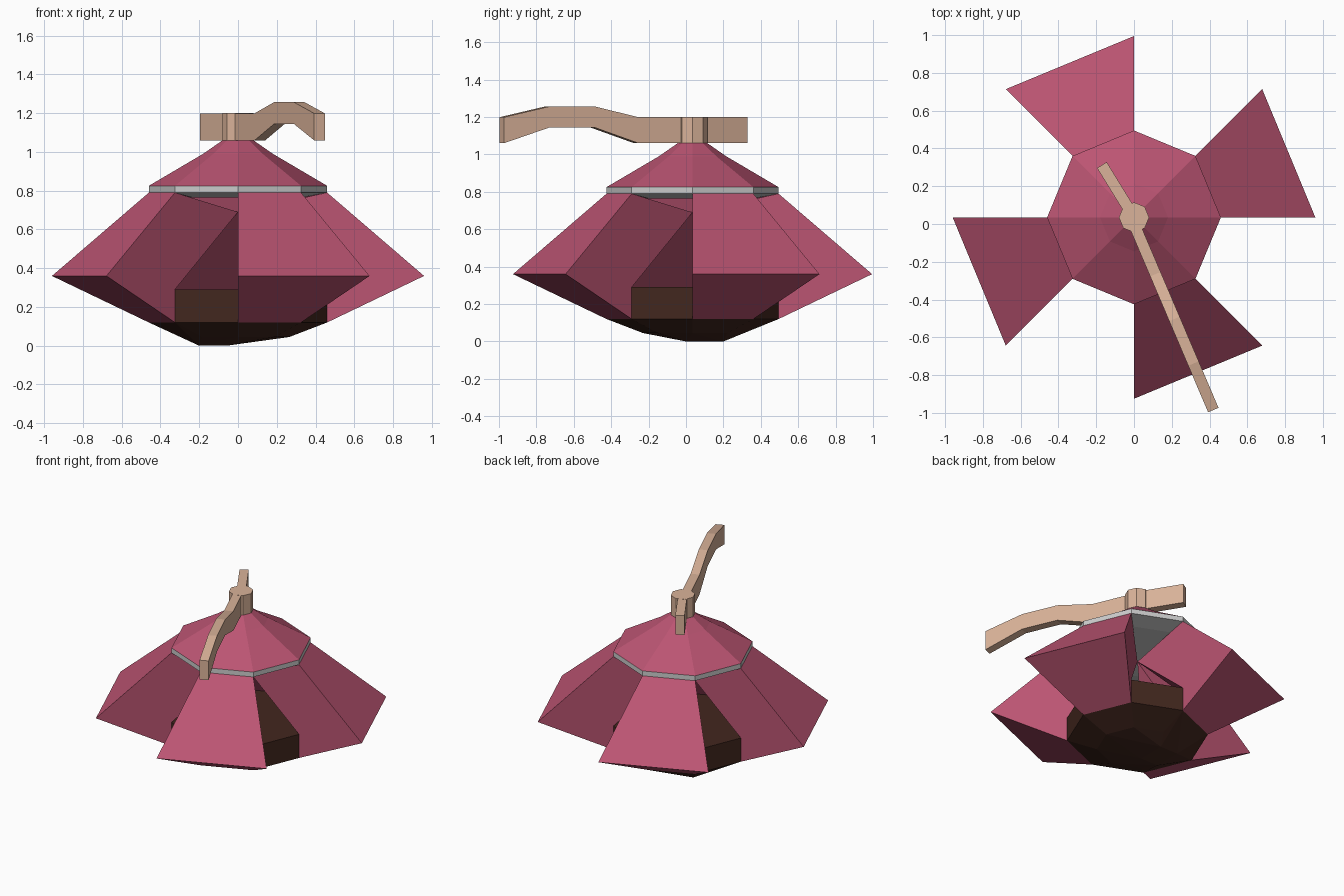
import bpy, bmesh
from math import sin, cos, pi, hypot

if "Cube" in bpy.data.objects:
    bpy.data.objects.remove(bpy.data.objects["Cube"])

CY = 0.035  # the octagonal body is centred slightly behind the origin


def material(name, rgb):
    m = bpy.data.materials.new(name)
    m.diffuse_color = (*rgb, 1)
    m.use_nodes = True
    m.node_tree.nodes["Principled BSDF"].inputs["Base Color"].default_value = m.diffuse_color
    return m


PINK = material("pink_canvas", (0.50, 0.09, 0.17))
BROWN = material("dark_wood", (0.055, 0.02, 0.013))
TAN = material("light_wood", (0.70, 0.45, 0.32))


def finish(bm, name, mat=None):
    bmesh.ops.remove_doubles(bm, verts=bm.verts, dist=1e-5)
    bmesh.ops.recalc_face_normals(bm, faces=bm.faces)
    me = bpy.data.meshes.new(name)
    bm.to_mesh(me)
    bm.free()
    ob = bpy.data.objects.new(name, me)
    bpy.context.collection.objects.link(ob)
    if mat:
        me.materials.append(mat)
    return ob


def polar(r, k, z):
    """Point on octagon corner k."""
    return (r * cos(k * pi / 4), CY + r * sin(k * pi / 4), z)


def octagon_stack(name, profile, mat=None):
    """Closed eight-sided solid through (radius, z) rings."""
    bm = bmesh.new()
    rings = [[bm.verts.new(polar(r, k, z)) for k in range(8)] for r, z in profile]
    for a, b in zip(rings, rings[1:]):
        for k in range(8):
            bm.faces.new((a[k], a[(k + 1) % 8], b[(k + 1) % 8], b[k]))
    bm.faces.new(rings[0][::-1])
    bm.faces.new(rings[-1])
    return finish(bm, name, mat)


# Four wedge flaps on alternating sides, meeting at the middle
FLAP = [(0.46, 0.79), (0.96, 0.36), (0.46, 0.12), (0.46, 0.29)]
for i in range(4):
    bm = bmesh.new()
    apex = bm.verts.new((0, CY, 0.69))
    sides = [[bm.verts.new(polar(r, k, z)) for r, z in FLAP]
             for k in (2 * i, 2 * i + 1)]
    a, b = sides
    for s in sides:
        bm.faces.new((apex, s[0], s[3]))
        bm.faces.new((s[0], s[1], s[2], s[3]))
    for j in range(3):
        bm.faces.new((a[j], a[j + 1], b[j + 1], b[j]))
    bm.faces.new((apex, a[0], b[0]))
    bm.faces.new((apex, a[3], b[3]))
    finish(bm, f"flap_{i + 1}", PINK)

# Roof cap and the grey rim below it
octagon_stack("roof_cap", [(0.46, 0.825), (0.18, 0.99), (0.075, 1.063)], PINK)
octagon_stack("grey_rim", [(0.33, 0.765), (0.46, 0.79), (0.46, 0.825)])

# Floor basin with a lopsided keel
bm = bmesh.new()
points = [polar(r, k, z) for r, z in ((0.46, 0.29), (0.46, 0.12), (0.265, 0.045))
          for k in range(8)]
points += [(x, y, 0) for x in (-0.2, -0.06) for y in (0, 0.2)]
for p in points:
    bm.verts.new(p)
hull = bmesh.ops.convex_hull(bm, input=bm.verts)
loose = {v for v in hull["geom_interior"] if isinstance(v, bmesh.types.BMVert)}
bmesh.ops.delete(bm, geom=list(loose), context="VERTS")
finish(bm, "floor_basin", BROWN)

# Crank hub
octagon_stack("crank_hub", [(0.08, 1.06), (0.08, 1.2)], TAN)


def arm(name, start, end, profile, width=0.06):
    """Bar along start-end; profile rows are (fraction, bottom z, top z)."""
    dx, dy = end[0] - start[0], end[1] - start[1]
    n = hypot(dx, dy)
    ox, oy = -dy / n * width / 2, dx / n * width / 2
    bm = bmesh.new()
    rows = []
    for t, lo, hi in profile:
        x, y = start[0] + dx * t, start[1] + dy * t
        rows.append([bm.verts.new((x + s * ox, y + s * oy, z))
                     for s, z in ((-1, lo), (1, lo), (1, hi), (-1, hi))])
    for a, b in zip(rows, rows[1:]):
        for k in range(4):
            bm.faces.new((a[k], a[(k + 1) % 4], b[(k + 1) % 4], b[k]))
    bm.faces.new(rows[0][::-1])
    bm.faces.new(rows[-1])
    finish(bm, name, TAN)


# Long arched arm and short straight arm
arm("long_crank_arm", (0.0, 0.0), (0.42, -0.985),
    [(0, 1.06, 1.199), (0.27, 1.06, 1.199), (0.51, 1.145, 1.257),
     (0.75, 1.145, 1.257), (1, 1.06, 1.199)])
arm("short_crank_arm", (-0.015, 0.06), (-0.17, 0.312),
    [(0, 1.06, 1.199), (1, 1.06, 1.199)])
